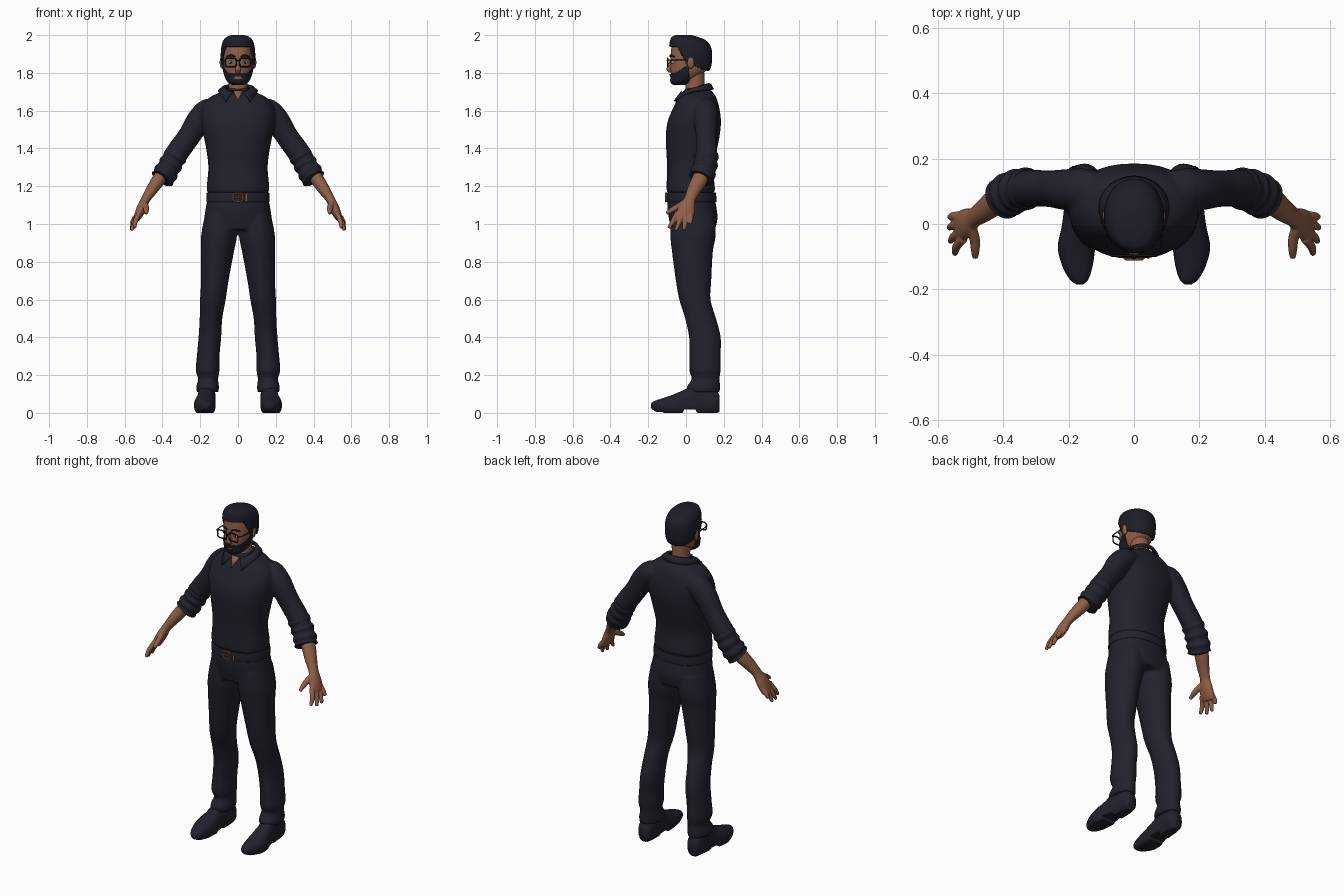
import bpy, bmesh
from math import sin, cos, pi, radians
from mathutils import Vector

cube = bpy.data.objects.get("Cube")
if cube:
    bpy.data.objects.remove(cube, do_unlink=True)


def material(name, rgb):
    m = bpy.data.materials.new(name)
    m.use_nodes = True
    m.diffuse_color = (*rgb, 1)
    bsdf = m.node_tree.nodes["Principled BSDF"]
    bsdf.inputs["Base Color"].default_value = (*rgb, 1)
    bsdf.inputs["Roughness"].default_value = 0.8
    return m


NAVY = material("navy cloth", (0.015, 0.016, 0.025))
SKIN = material("brown skin", (0.28, 0.115, 0.065))
HAIR = material("black hair", (0.012, 0.013, 0.02))
BLACK = material("black frame", (0.006, 0.006, 0.008))
COPPER = material("copper buckle", (0.32, 0.13, 0.06))
WHITE = material("eye white", (0.5, 0.45, 0.42))


def smooth_rings(rings, steps):
    """Catmull-Rom interpolation of (x, y, z, width, depth) rings."""
    out = []
    for i in range(len(rings) - 1):
        p0, p1, p2 = rings[max(i - 1, 0)], rings[i], rings[i + 1]
        p3 = rings[min(i + 2, len(rings) - 1)]
        for k in range(steps):
            t = k / steps
            out.append([b + t / 2 * (c - a + t * (2 * a - 5 * b + 4 * c - d + t * (3 * (b - c) + d - a)))
                        for a, b, c, d in zip(p0, p1, p2, p3)])
    return out + [list(rings[-1])]


def loft(bm, rings, side=1, n=32, steps=5, power=2.0, normal=None, closed=False):
    """Skin elliptical rings along a path, mirrored in x when side is -1."""
    if not closed:
        rings = smooth_rings(rings, steps)
    pts = [Vector(r[:3]) for r in rings]
    last, rows = len(pts) - 1, []
    span = (pts[-1] - pts[0]).normalized()
    ref = Vector((0, 0, 1)) if abs(span.y) > 0.9 and not closed else Vector((0, 1, 0))
    for i, r in enumerate(rings):
        if closed:
            t = pts[(i + 1) % len(pts)] - pts[i - 1]
        else:
            t = normal or pts[min(i + 1, last)] - pts[max(i - 1, 0)]
        t = Vector(t).normalized()
        a = ref.cross(t).normalized()
        b = t.cross(a)
        row = []
        for k in range(n):
            c, s = cos(2 * pi * k / n), sin(2 * pi * k / n)
            c = abs(c) ** (2 / power) * (1 if c > 0 else -1)
            s = abs(s) ** (2 / power) * (1 if s > 0 else -1)
            p = pts[i] + a * c * r[3] + b * s * r[4]
            row.append(bm.verts.new((p.x * side, p.y, p.z)))
        rows.append(row)
    for i in range(len(rows) if closed else last):
        r0, r1 = rows[i], rows[(i + 1) % len(rows)]
        for k in range(n):
            j = (k + 1) % n
            bm.faces.new((r0[k], r0[j], r1[j], r1[k]))
    if not closed:
        bm.faces.new(rows[0])
        bm.faces.new(rows[-1])
    bmesh.ops.recalc_face_normals(bm, faces=bm.faces)


def make(name, bm, mat, voxel=None, thick=None):
    mesh = bpy.data.meshes.new(name)
    bm.to_mesh(mesh)
    bm.free()
    mesh.materials.append(mat)
    for p in mesh.polygons:
        p.use_smooth = True
    mesh.set_sharp_from_angle(angle=radians(50))
    ob = bpy.data.objects.new(name, mesh)
    bpy.context.collection.objects.link(ob)
    if voxel:
        rm = ob.modifiers.new("Blend", 'REMESH')
        rm.mode, rm.voxel_size, rm.use_smooth_shade = 'VOXEL', voxel, True
        sm = ob.modifiers.new("Soften", 'SMOOTH')
        sm.factor, sm.iterations = 0.5, 5
    if thick:
        so = ob.modifiers.new("Thickness", 'SOLIDIFY')
        so.thickness, so.offset = thick, 1
    return ob


def tube(name, mat, rings, **kw):
    bm = bmesh.new()
    loft(bm, rings, **kw)
    return make(name, bm, mat)


def ball(name, mat, centre, size):
    bm = bmesh.new()
    bmesh.ops.create_uvsphere(bm, u_segments=20, v_segments=12, radius=1)
    for v in bm.verts:
        v.co = Vector(centre) + Vector([a * b for a, b in zip(v.co, size)])
    return make(name, bm, mat)


def frame(name, mat, x, y, z, hw, hh, r):
    """Rounded rectangular wire loop facing the front."""
    loop = []
    for k in range(40):
        c, s = cos(pi * k / 20), sin(pi * k / 20)
        loop.append((x + hw * abs(c) ** 0.5 * (1 if c > 0 else -1), y,
                     z + hh * abs(s) ** 0.5 * (1 if s > 0 else -1), r, r))
    return tube(name, mat, loop, n=8, closed=True)


UP = (0, 0, 1)

# Shirt: torso and sleeves blended into one surface
bm = bmesh.new()
loft(bm, [(0, .025, 1.165, .158, .122), (0, .025, 1.19, .166, .128), (0, .022, 1.3, .157, .122),
          (0, .03, 1.4, .169, .135), (0, .037, 1.48, .185, .143), (0, .045, 1.55, .198, .14),
          (0, .055, 1.62, .19, .12), (0, .06, 1.67, .15, .1), (0, .062, 1.7, .088, .078),
          (0, .06, 1.72, .06, .06)], n=48, power=2.25, normal=UP)
for s in (1, -1):
    loft(bm, [(.1, .105, 1.615, .045, .055), (.155, .105, 1.6, .065, .065), (.205, .105, 1.55, .066, .063),
              (.26, .108, 1.463, .06, .056), (.33, .107, 1.365, .06, .057), (.395, .08, 1.25, .05, .054)], s)
make("shirt", bm, NAVY, voxel=.007)

# Trousers: hips and legs blended into one surface
bm = bmesh.new()
loft(bm, [(0, .028, 1.17, .153, .118), (0, .03, 1.1, .168, .129), (0, .038, 1.03, .179, .129),
          (0, .038, .97, .186, .115)], n=48, power=2.2, normal=UP)
for s in (1, -1):
    loft(bm, [(.09, .037, 1.05, .085, .115), (.1, .037, .94, .095, .12), (.109, .034, .85, .087, .108),
              (.123, .04, .7, .073, .094), (.133, .047, .6, .068, .083), (.143, .077, .5, .06, .082),
              (.149, .1, .4, .06, .084), (.158, .101, .3, .06, .082), (.161, .1, .225, .063, .083),
              (.158, .104, .18, .053, .074), (.161, .093, .14, .06, .088), (.161, .093, .11, .058, .086)],
         s, normal=UP)
make("trousers", bm, NAVY, voxel=.007)

# Belt with buckle and keeper
tube("belt", NAVY, [(0, .028, z, .163 + d, .128 + d) for z, d in
                    ((1.118, 0), (1.121, .005), (1.162, .003), (1.166, -.002))],
     n=48, power=2.2, normal=UP)
frame("buckle", COPPER, 0, -.107, 1.141, .026, .022, .004)
tube("buckle_pin", COPPER, [(-.024, -.109, 1.141, .003, .003), (.02, -.109, 1.141, .003, .003)], n=8)
tube("belt_keeper", COPPER, [(.043, -.102, 1.118, .005, .005), (.043, -.102, 1.164, .005, .005)], n=8)

for s, label in ((1, "left_"), (-1, "right_")):
    # Rolled sleeve with soft folds
    folds = []
    for i in range(17):
        t = i / 16
        r = .059 + .005 * t + .004 * sin(t * 6 * pi)
        folds.append((.325 + .075 * t, .108 - .03 * t * t, 1.37 - .13 * t, r, r + .002))
    folds.append((.403, .076, 1.236, .046, .05))
    tube(label + "rolled_cuff", NAVY, folds, side=s, steps=2)

    # Forearm and hand
    bm = bmesh.new()
    loft(bm, [(.375, .1, 1.3, .038, .042), (.42, .072, 1.235, .036, .042), (.457, .042, 1.18, .031, .036),
              (.489, .02, 1.13, .024, .031), (.51, .005, 1.085, .026, .044), (.53, -.008, 1.04, .021, .048),
              (.536, -.012, 1.022, .014, .04)], s, n=24)
    for y, tip_y, tip_x, tip_z in ((-.045, -.092, .548, .978), (-.02, -.054, .562, .966),
                                   (.004, -.012, .566, .968), (.026, .022, .564, 1.0)):
        mid = ((.526 + tip_x) / 2 + .006, (y + tip_y) / 2, (1.05 + tip_z) / 2)
        loft(bm, [(.522, y, 1.06, .014, .014), (*mid, .0135, .0135), (tip_x, tip_y, tip_z, .009, .009)], s, n=12)
    loft(bm, [(.5, -.005, 1.115, .017, .017), (.488, -.045, 1.09, .0165, .0165),
              (.486, -.078, 1.072, .014, .014), (.486, -.104, 1.056, .009, .009)], s, n=12)
    make(label + "forearm_and_hand", bm, SKIN, voxel=.0035)

    # Shoe with flat sole and raised arch
    bm = bmesh.new()
    loft(bm, [(.163, .178, .05, .026, .04), (.163, .155, .06, .042, .065), (.165, .08, .075, .046, .09),
              (.17, 0, .05, .05, .077), (.176, -.07, .04, .057, .056), (.173, -.13, .036, .046, .04),
              (.168, -.17, .037, .028, .025), (.166, -.185, .038, .01, .012)], s, power=2.3, steps=8,
         normal=(0, -1, 0))
    for v in bm.verts:
        v.co.z = max(v.co.z, .018 if -.01 < v.co.y < .06 else .004 if v.co.y < -.12 else 0)
    make(label + "shoe", bm, NAVY)

    # Ear, eye, brow and one side of the glasses
    ball(label + "ear", SKIN, (.085 * s, .025, 1.855), (.012, .019, .032))
    ball(label + "eye", WHITE, (.036 * s, -.067, 1.856), (.015, .013, .008))
    ball(label + "iris", BLACK, (.036 * s, -.077, 1.856), (.006, .005, .006))
    tube(label + "brow", HAIR, [(.014, -.084, 1.886, .004, .004), (.036, -.08, 1.893, .005, .005),
                                (.06, -.062, 1.885, .003, .003)], side=s, n=8)
    frame(label + "lens_rim", BLACK, .038 * s, -.097, 1.855, .03, .023, .0038)
    tube(label + "temple", BLACK, [(.068, -.096, 1.868, .004, .004), (.08, -.085, 1.868, .003, .003),
                                   (.086, -.03, 1.868, .003, .003), (.089, .03, 1.866, .003, .003)], side=s, n=8)
tube("glasses_bridge", BLACK, [(-.01, -.098, 1.862, .003, .003), (0, -.1, 1.865, .003, .003),
                               (.01, -.098, 1.862, .003, .003)], n=8)

# Neck, open neckline and collar
tube("neck", SKIN, [(0, .045, 1.66, .056, .058), (0, .048, 1.72, .05, .051), (0, .045, 1.8, .052, .053)], normal=UP)
bm = bmesh.new()
bm.faces.new([bm.verts.new(p) for p in ((-.026, -.02, 1.705), (0, -.062, 1.65), (.026, -.02, 1.705))])
make("open_neckline", bm, SKIN, thick=.004)
bm = bmesh.new()
rows = []
for i in range(49):
    u = i / 24 - 1
    a, b = pi + u * radians(160), pi + u * radians(143)
    f = max(0, cos(b))
    top = Vector((.064 * sin(a), .052 - .066 * cos(a), 1.716 - .022 * cos(a)))
    low = Vector((.102 * sin(b), .05 - .09 * cos(b) - .055 * f * f, 1.7 - .01 * cos(b) - .072 * f * f))
    mid = top.lerp(low, .45) + Vector((0, 0, .009))
    rows.append([bm.verts.new(p) for p in (top, mid, low)])
for r0, r1 in zip(rows, rows[1:]):
    for k in range(2):
        bm.faces.new((r0[k], r0[k + 1], r1[k + 1], r1[k]))
make("collar", bm, NAVY, thick=.009)

# Head, with hair and beard as raised shells of the same form
HEAD = [(0, -.035, 1.742, .026, .03), (0, -.028, 1.756, .05, .049), (0, -.002, 1.785, .065, .077),
        (0, .017, 1.825, .075, .1), (0, .022, 1.88, .08, .104), (0, .022, 1.93, .077, .1),
        (0, .012, 1.962, .069, .086), (0, -.006, 1.98, .053, .062), (0, -.012, 1.988, .03, .04)]


def hair_rule(p):
    if p.y < -.04:
        return p.z > 1.936
    if p.y < .012:
        return p.z > 1.936 - (p.y + .04) * 1.95
    return p.z > 1.85 - (p.y - .012) * .35


def beard_rule(p):
    mouth = abs(p.x) < .019 and 1.77 < p.z < 1.781
    return p.y < .014 and p.z < 1.797 + max(0, p.y + .06) * .6 and not mouth


def shell(name, mat, rule, thick):
    bm = bmesh.new()
    loft(bm, HEAD, n=96, steps=10, power=2.15, normal=UP)
    drop = [f for f in bm.faces if not rule(f.calc_center_median())]
    bmesh.ops.delete(bm, geom=drop, context='FACES')
    return make(name, bm, mat, thick=thick)


shell("head", SKIN, lambda p: True, None)
shell("hair", HAIR, hair_rule, .012)
shell("beard", HAIR, beard_rule, .007)
tube("nose", SKIN, [(0, -.077, 1.872, .008, .008), (0, -.084, 1.845, .01, .01), (0, -.089, 1.82, .015, .014),
                    (0, -.083, 1.803, .012, .01)], n=16, normal=UP)
